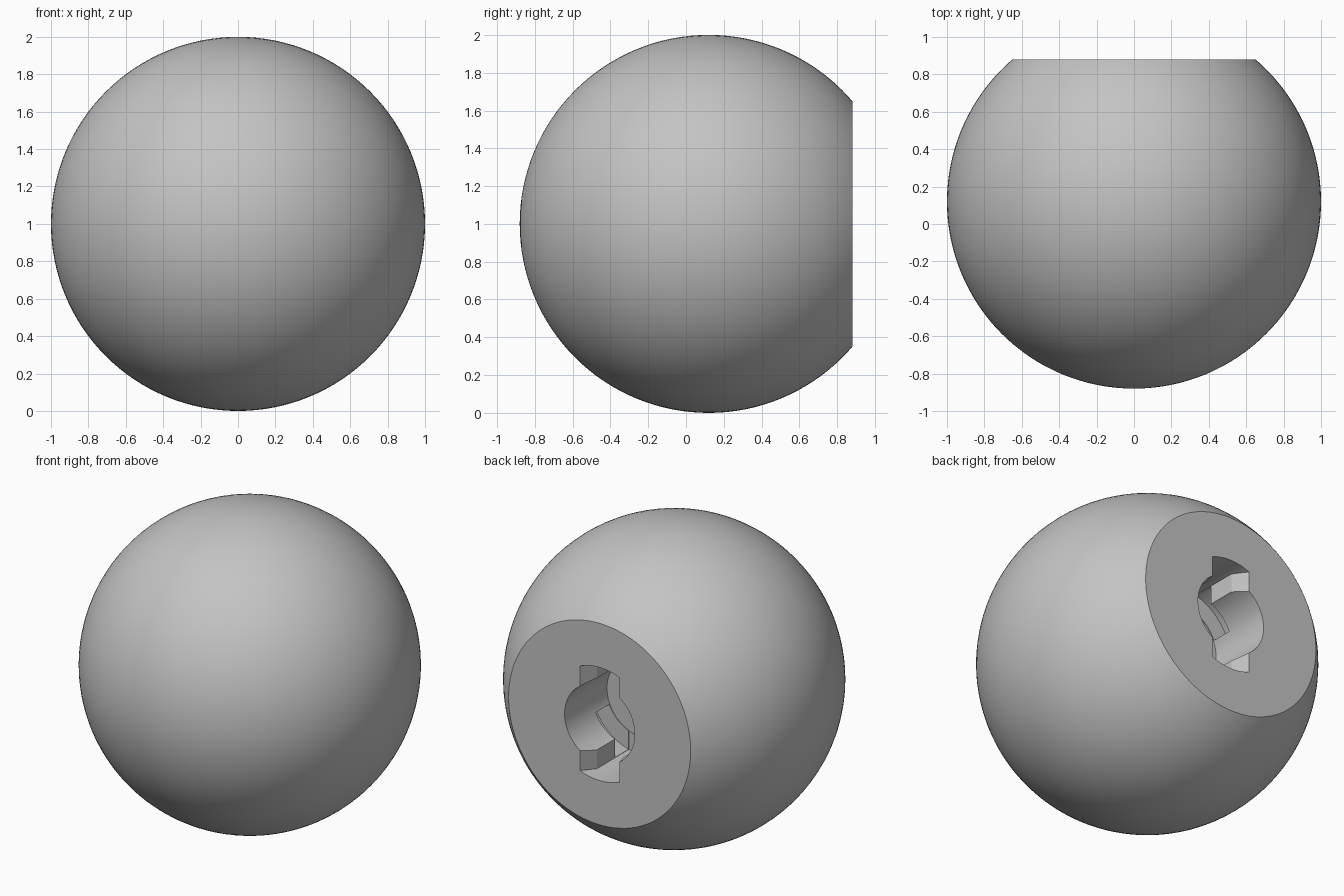
import bpy, bmesh
from math import sin, cos, radians
from mathutils import Vector, Matrix

cube = bpy.data.objects.get("Cube")
if cube:
    bpy.data.objects.remove(cube)

CENTRE = Vector((0, 0.12, 1))
BACK = 0.88           # y of the flat back face
BORE_R, LUG_R = 0.25, 0.365
LIP, FLOOR = 0.29, 0.43

grey = bpy.data.materials.new("grey")
grey.use_nodes = True
colour = (0.55, 0.55, 0.55, 1)
grey.diffuse_color = colour
grey.node_tree.nodes["Principled BSDF"].inputs["Base Color"].default_value = colour


def make_object(name, bm):
    bmesh.ops.recalc_face_normals(bm, faces=bm.faces)
    mesh = bpy.data.meshes.new(name)
    bm.to_mesh(mesh)
    bm.free()
    mesh.materials.append(grey)
    obj = bpy.data.objects.new(name, mesh)
    bpy.context.collection.objects.link(obj)
    return obj


def prism(name, points, offset):
    """Extrude a flat outline along an offset."""
    bm = bmesh.new()
    face = bm.faces.new([bm.verts.new(p) for p in points])
    out = bmesh.ops.extrude_face_region(bm, geom=[face])["geom"]
    verts = [v for v in out if isinstance(v, bmesh.types.BMVert)]
    bmesh.ops.translate(bm, verts=verts, vec=offset)
    return make_object(name, bm)


def arc(radius, start, end, steps, depth):
    angles = [radians(start + (end - start) * i / steps) for i in range(steps + 1)]
    return [Vector((radius * cos(a), BACK - depth, 1 + radius * sin(a))) for a in angles]


def disc(name, radius, top, bottom):
    return prism(name, arc(radius, 0, 360, 72, top)[:-1], (0, top - bottom, 0))


def boolean(target, cutter, operation):
    """Apply a boolean and discard the helper."""
    cutter.hide_render = True
    mod = target.modifiers.new("cut", "BOOLEAN")
    mod.operation, mod.object, mod.solver = operation, cutter, "EXACT"
    bpy.context.view_layer.objects.active = target
    bpy.ops.object.modifier_apply(modifier=mod.name)
    bpy.data.objects.remove(cutter)


# Ball with a flat back
bm = bmesh.new()
bmesh.ops.create_uvsphere(bm, u_segments=128, v_segments=64, radius=1,
                          matrix=Matrix.Translation(CENTRE) @ Matrix.Rotation(radians(90), 4, "X"))
cut = bmesh.ops.bisect_plane(bm, geom=bm.verts[:] + bm.edges[:] + bm.faces[:], dist=1e-5,
                             plane_co=(0, BACK, 0), plane_no=(0, 1, 0), clear_outer=True)
rim = [e for e in cut["geom_cut"] if isinstance(e, bmesh.types.BMEdge)]
bmesh.ops.contextual_create(bm, geom=rim)
ball = make_object("ball", bm)

# Two opposite entry slots that narrow inwards
half = [(0.14, -0.05), (0.14, 0), (0.093, 0.106), (0.093, FLOOR)]
outline = half + [(-x, d) for x, d in reversed(half)]
slots = prism("entry_slots", [(x, BACK - d, 0.5) for x, d in outline], (0, 0, 1))
boolean(slots, disc("slot_limit", LUG_R, -0.1, 0.6), "INTERSECT")
boolean(ball, slots, "DIFFERENCE")

# Round socket bore
boolean(ball, disc("bore", BORE_R, -0.05, FLOOR + 0.002), "DIFFERENCE")

# Locking grooves turning away from each slot
for turn in (0, 180):
    wedge = [Vector((0, BACK - LIP, 1))] + arc(LUG_R - 0.002, turn - 90, turn - 23, 16, LIP)
    groove = prism("locking_groove", wedge, (0, LIP - FLOOR + 0.002, 0))
    boolean(ball, groove, "DIFFERENCE")

# Smooth curves with sharp edges
bpy.ops.object.select_all(action="DESELECT")
ball.select_set(True)
bpy.context.view_layer.objects.active = ball
bpy.ops.object.shade_smooth_by_angle(angle=radians(15))
